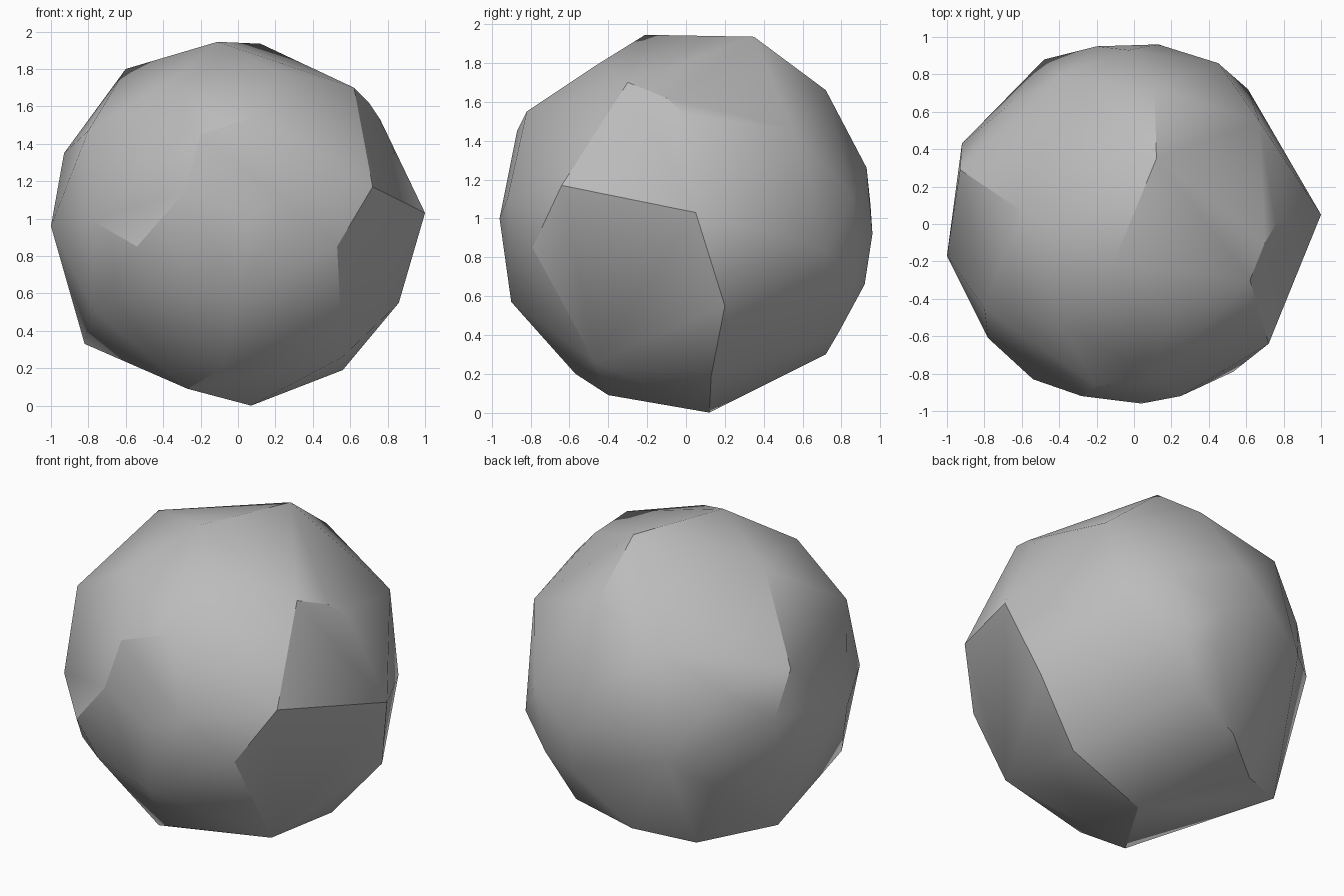
import bpy
import bmesh
import math
from mathutils import Vector

# Remove the default cube only
default_cube = bpy.data.objects.get("Cube")
if default_cube:
    bpy.data.objects.remove(default_cube, do_unlink=True)


def make_material(name, colour):
    """Create one flat matte material."""
    material = bpy.data.materials.new(name)
    material.use_nodes = True
    material.diffuse_color = colour
    shader = material.node_tree.nodes["Principled BSDF"]
    shader.inputs["Base Color"].default_value = colour
    shader.inputs["Roughness"].default_value = .9
    return material


def hull_object(name, corner_groups, material, crease_degrees):
    """Wrap a set of corner points in a faceted convex skin."""
    bm = bmesh.new()
    for group in corner_groups:
        for corner in group:
            bm.verts.new(Vector(corner))
    bmesh.ops.convex_hull(bm, input=bm.verts[:])
    loose = [vert for vert in bm.verts if not vert.link_faces]
    bmesh.ops.delete(bm, geom=loose, context="VERTS")
    # Merge neighbouring triangles that share almost the same plane
    bmesh.ops.dissolve_limit(bm, angle_limit=math.radians(4),
                             verts=bm.verts[:], edges=bm.edges[:])
    bmesh.ops.recalc_face_normals(bm, faces=bm.faces[:])
    mesh = bpy.data.meshes.new(name)
    bm.to_mesh(mesh)
    bm.free()
    mesh.materials.append(material)
    obj = bpy.data.objects.new(name, mesh)
    bpy.context.collection.objects.link(obj)
    # Soft shading across shallow facets, crisp chipped edges elsewhere
    bpy.ops.object.select_all(action="DESELECT")
    obj.select_set(True)
    bpy.context.view_layer.objects.active = obj
    bpy.ops.object.shade_smooth_by_angle(angle=math.radians(crease_degrees))
    return obj


# Crown of the boulder
crown = [
    (-.11, -.21, 1.945), (.12, .35, 1.935), (.62, -.3, 1.7), (.7, -.1, 1.62),
    (.76, 0, 1.53), (.67, .55, 1.46), (.11, .72, 1.66), (-.38, .79, 1.49),
    (-.6, .07, 1.8), (-.8, -.45, 1.47), (-.4, -.53, 1.71), (.2, -.46, 1.79),
    (.11, -.82, 1.55), (-.2, -.87, 1.45),
]

# Widest band around the middle
waist = [
    (1, .05, 1.03), (.72, -.64, 1.17), (.53, -.79, .85), (.25, -.92, 1.1),
    (.04, -.96, 1), (-.28, -.92, 1.15), (-.54, -.83, .85), (-.78, -.61, .99),
    (-1, -.17, .96), (-.93, .29, 1.35), (-.92, .43, 1.09), (-.69, .62, 1.27),
    (-.48, .88, .87), (-.2, .95, 1.07), (-.03, .93, 1.26), (.13, .96, .92),
    (.45, .86, 1.1), (.61, .72, .84),
]

# Lower flanks and the resting point
base = [
    (.86, .2, .55), (.56, -.47, .26), (.56, .13, .19), (.07, .12, 0),
    (-.27, -.4, .09), (-.08, -.57, .2), (0, -.9, .57), (-.4, -.82, .64),
    (-.78, -.43, .52), (-.82, .26, .33), (-.55, .64, .58), (-.43, .51, .21),
    (-.13, .72, .3), (.21, .79, .42), (.36, .88, .71), (.15, .92, .66),
]

stone = make_material("stone_grey", (.5, .5, .5, 1))
hull_object("boulder", [crown, waist, base], stone, 30)
